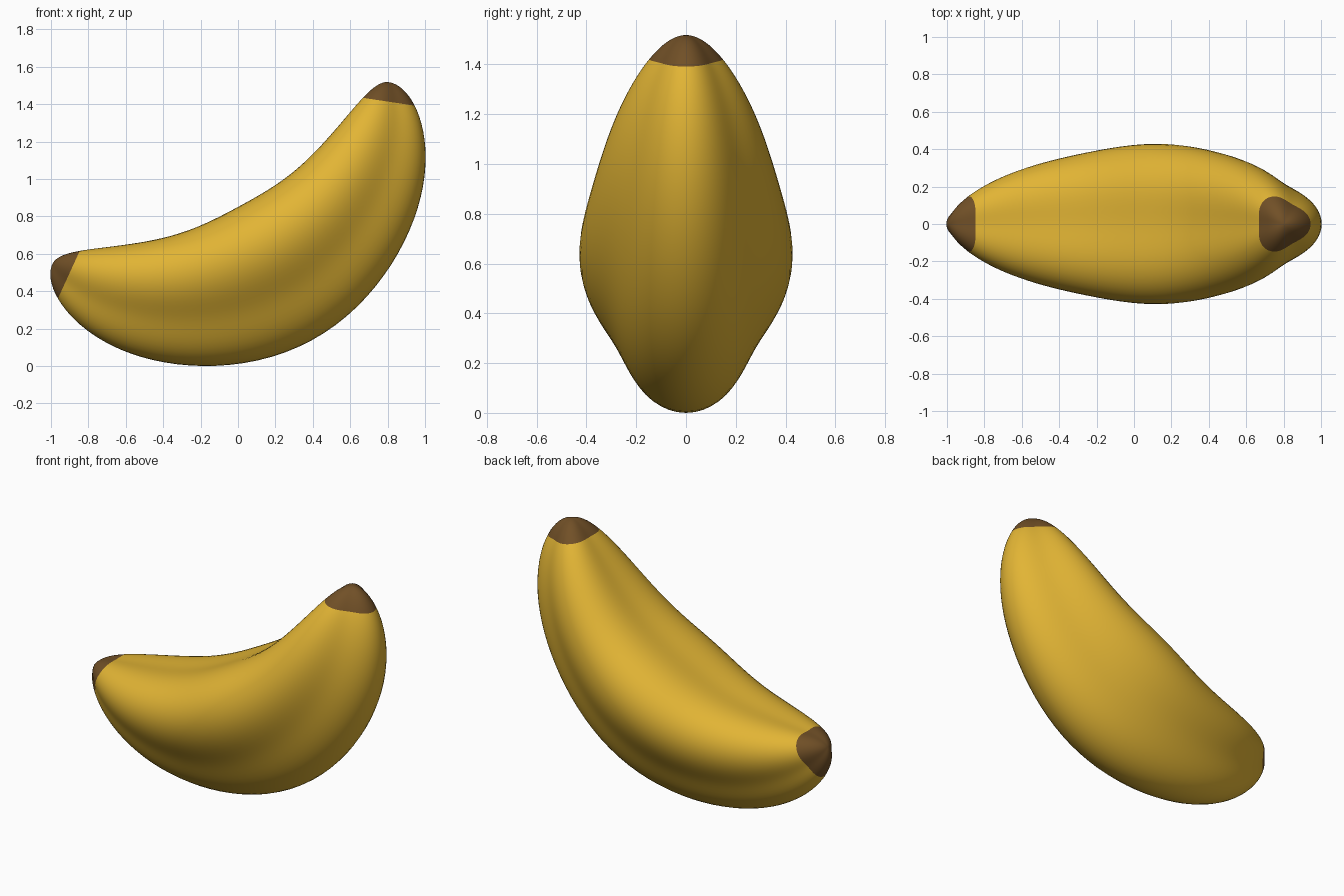
import bpy, bmesh, math

if "Cube" in bpy.data.objects:
    bpy.data.objects.remove(bpy.data.objects["Cube"])

RINGS, SEGS = 68, 72            # rings along the arc, points around the section
CX, CZ, ARC = -0.41, 1.60, 1.20  # centre and radius of the bend
MID, HALF = math.radians(-61.6), math.radians(57.9)
CAP_RING = 25                   # rings this far from the middle bound the caps


def material(name, rgb):
    m = bpy.data.materials.new(name)
    m.diffuse_color = (*rgb, 1)
    m.use_nodes = True
    m.node_tree.nodes["Principled BSDF"].inputs["Base Color"].default_value = m.diffuse_color
    return m


def arc_angle(k):
    """Ring angle, packed tightly towards the rounded tips."""
    return math.sin(math.pi * (k / RINGS - 0.5))


def section_point(k, j):
    u = arc_angle(k)
    c = max(0.0, math.cos(u * math.pi / 2))
    size = 0.405 * c ** (0.53 + 0.3 * c ** 4)
    t = 2 * math.pi * j / SEGS
    r = size * (1 + 0.135 * math.cos(3 * t))   # three soft ridges
    a = MID + u * HALF
    d = ARC + r * math.cos(t)
    return (CX + d * math.cos(a), r * math.sin(t), CZ + d * math.sin(a))


# Curved fruit: peel in the middle, brown caps on both ends
bm = bmesh.new()
rings = [[bm.verts.new(section_point(k, j)) for j in range(SEGS)]
         for k in range(1, RINGS)]
for i in range(len(rings) - 1):
    lo, hi = rings[i], rings[i + 1]
    for j in range(SEGS):
        n = (j + 1) % SEGS
        f = bm.faces.new((lo[j], lo[n], hi[n], hi[j]))
        f.material_index = int(abs(i + 1.5 - RINGS / 2) > CAP_RING)
# Close the tips
for k, ring in ((0, rings[0]), (RINGS, rings[-1])):
    tip = bm.verts.new(section_point(k, 0))
    for j in range(SEGS):
        f = bm.faces.new((ring[j], ring[(j + 1) % SEGS], tip))
        f.material_index = 1
bmesh.ops.recalc_face_normals(bm, faces=bm.faces[:])

# Rest on the ground and centre along x
xs = [v.co.x for v in bm.verts]
shift = (-(min(xs) + max(xs)) / 2, 0, -min(v.co.z for v in bm.verts))
bmesh.ops.translate(bm, verts=bm.verts[:], vec=shift)
for f in bm.faces:
    f.smooth = True

mesh = bpy.data.meshes.new("banana")
bm.to_mesh(mesh)
bm.free()
mesh.materials.append(material("peel_yellow", (0.76, 0.46, 0.035)))
mesh.materials.append(material("cap_brown", (0.165, 0.08, 0.02)))
banana = bpy.data.objects.new("banana", mesh)
bpy.context.collection.objects.link(banana)
